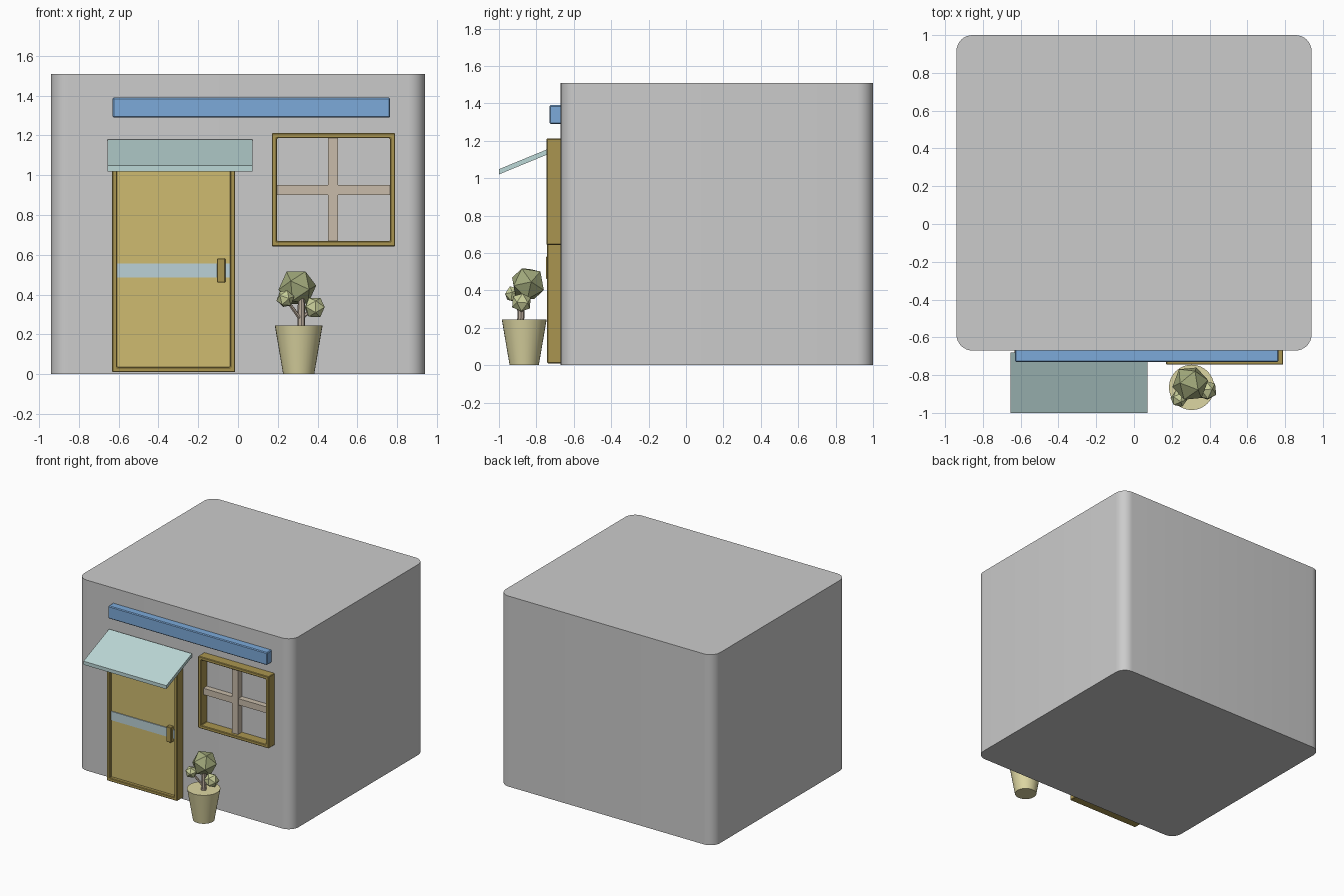
import bpy, bmesh, math
from mathutils import Vector

if "Cube" in bpy.data.objects:
    bpy.data.objects.remove(bpy.data.objects["Cube"])


def mat(name, rgb):
    m = bpy.data.materials.new(name)
    m.diffuse_color = (*rgb, 1)
    m.use_nodes = True
    m.node_tree.nodes["Principled BSDF"].inputs["Base Color"].default_value = m.diffuse_color
    return m


WOOD = mat("dark_wood", (0.40, 0.30, 0.08))
DOOR = mat("door_paint", (0.62, 0.50, 0.16))
BLUE = mat("sign_blue", (0.20, 0.40, 0.70))
TEAL = mat("awning_teal", (0.50, 0.68, 0.67))
BAND = mat("band_blue", (0.50, 0.64, 0.68))
BAR = mat("bar_wood", (0.58, 0.50, 0.40))
POT = mat("pot_clay", (0.72, 0.67, 0.36))
LEAF = mat("dark_leaf", (0.36, 0.40, 0.20))
LEAF2 = mat("light_leaf", (0.58, 0.62, 0.32))
BARK = mat("bark", (0.48, 0.40, 0.32))


def finish(name, bm, material=None, bevel=0, segments=1):
    bmesh.ops.recalc_face_normals(bm, faces=bm.faces)
    me = bpy.data.meshes.new(name)
    bm.to_mesh(me)
    bm.free()
    ob = bpy.data.objects.new(name, me)
    bpy.context.collection.objects.link(ob)
    if material:
        me.materials.append(material)
    if bevel:
        b = ob.modifiers.new("bevel", 'BEVEL')
        b.width, b.segments = bevel, segments
    return ob


def smooth(ob):
    bpy.ops.object.select_all(action='DESELECT')
    ob.select_set(True)
    bpy.context.view_layer.objects.active = ob
    bpy.ops.object.shade_smooth_by_angle(angle=math.radians(35))


def box(name, x, y, z, material=None, bevel=0):
    bm = bmesh.new()
    bmesh.ops.create_cube(bm, size=1)
    for v in bm.verts:
        for i, (a, b) in enumerate((x, y, z)):
            v.co[i] = a if v.co[i] < 0 else b
    return finish(name, bm, material, bevel)


def frame(name, x, y, z, t, material):
    # rectangular ring extruded from the wall
    bm = bmesh.new()
    rings = []
    for d, yy in ((0, y[0]), (t, y[0]), (t, y[1]), (0, y[1])):
        rings.append([bm.verts.new((px, yy, pz)) for px, pz in (
            (x[0] + d, z[0] + d), (x[1] - d, z[0] + d),
            (x[1] - d, z[1] - d), (x[0] + d, z[1] - d))])
    for i in range(4):
        a, b = rings[i], rings[(i + 1) % 4]
        for j in range(4):
            k = (j + 1) % 4
            bm.faces.new((a[j], a[k], b[k], b[j]))
    return finish(name, bm, material, 0.004)


def rod(name, p, q, r1, r2, material, sides):
    p, q = Vector(p), Vector(q)
    bm = bmesh.new()
    bmesh.ops.create_cone(bm, cap_ends=True, segments=sides, radius1=r1,
                          radius2=r2, depth=(q - p).length)
    ob = finish(name, bm, material)
    ob.location = (p + q) / 2
    ob.rotation_euler = (q - p).to_track_quat('Z', 'Y').to_euler()
    return ob


# Building with rounded vertical corners
bm = bmesh.new()
R, outline = 0.085, []
for cx, cy, start in ((0.94 - R, 1 - R, 0), (R - 0.94, 1 - R, 90),
                      (R - 0.94, R - 0.67, 180), (0.94 - R, R - 0.67, 270)):
    for i in range(9):
        a = math.radians(start + i * 90 / 8)
        outline.append(bm.verts.new((cx + R * math.cos(a), cy + R * math.sin(a), 0)))
base = bm.faces.new(outline)
top = bmesh.ops.extrude_face_region(bm, geom=[base])["geom"]
bmesh.ops.translate(bm, vec=(0, 0, 1.51),
                    verts=[v for v in top if isinstance(v, bmesh.types.BMVert)])
if not base.is_valid or len(bm.faces) < len(outline) + 2:
    bm.faces.new(outline)
smooth(finish("building", bm))

# Sign board
box("sign_board", (-0.63, 0.765), (-0.73, -0.66), (1.29, 1.39), BLUE, 0.006)

# Door
frame("door_frame", (-0.633, -0.014), (-0.742, -0.66), (0.01, 1.10), 0.026, WOOD)
box("door_panel", (-0.61, -0.037), (-0.715, -0.66), (0.03, 1.08), DOOR)
box("door_band", (-0.61, -0.037), (-0.722, -0.70), (0.487, 0.557), BAND)
box("door_handle", (-0.106, -0.064), (-0.748, -0.71), (0.46, 0.582), WOOD, 0.004)

# Sloping awning
bm = bmesh.new()
sides = [[bm.verts.new((x, y, z)) for y, z in (
    (-1, 1.02), (-1, 1.048), (-0.68, 1.18), (-0.68, 1.152))] for x in (-0.655, 0.072)]
for s in sides:
    bm.faces.new(s)
for i in range(4):
    j = (i + 1) % 4
    bm.faces.new((sides[0][i], sides[0][j], sides[1][j], sides[1][i]))
finish("awning", bm, TEAL)

# Window
frame("window_frame", (0.17, 0.79), (-0.745, -0.66), (0.643, 1.212), 0.026, WOOD)
box("window_bar_vertical", (0.453, 0.503), (-0.72, -0.66), (0.645, 1.21), BAR)
box("window_bar_horizontal", (0.19, 0.77), (-0.715, -0.66), (0.902, 0.952), BAR)

# Pot
smooth(rod("pot", (0.305, -0.865, 0), (0.305, -0.865, 0.245), 0.078, 0.12, POT, 32))

# Trunk and branches
rod("trunk", (0.318, -0.885, 0.22), (0.318, -0.875, 0.42), 0.019, 0.017, BARK, 8)
rod("left_branch", (0.315, -0.885, 0.275), (0.24, -0.925, 0.38), 0.010, 0.008, BARK, 6)
rod("right_branch", (0.315, -0.88, 0.28), (0.385, -0.88, 0.335), 0.010, 0.008, BARK, 6)

# Faceted foliage
for name, pos, r, m, rot in (
        ("main_foliage", (0.298, -0.845, 0.435), 0.097, LEAF, (0.5, 0.3, 0.4)),
        ("left_foliage", (0.238, -0.925, 0.38), 0.046, LEAF2, (0.4, 0.2, 0.1)),
        ("right_foliage", (0.385, -0.88, 0.336), 0.056, LEAF2, (0.3, 0.5, 0.8))):
    bm = bmesh.new()
    bmesh.ops.create_icosphere(bm, subdivisions=1, radius=r)
    ob = finish(name, bm, m)
    ob.location, ob.rotation_euler = pos, rot
